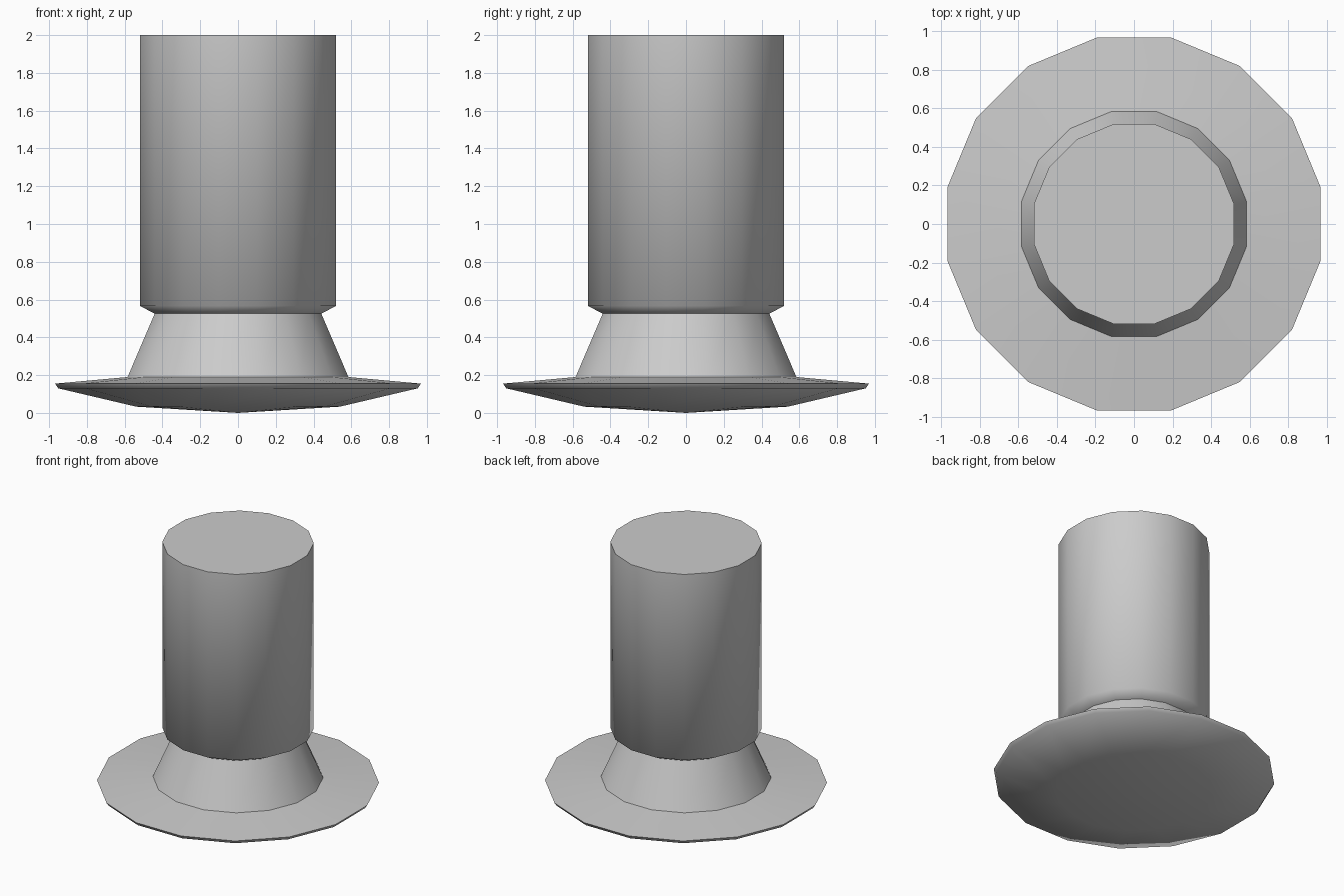
import bpy, bmesh, math

if "Cube" in bpy.data.objects:
    bpy.data.objects.remove(bpy.data.objects["Cube"])

SIDES = 16


def lathe(name, profile, smooth_angle):
    """Revolve (radius, z) points, bottom to top; a radius of 0 closes to a point."""
    bm = bmesh.new()
    rings = []
    for r, z in profile:
        if r == 0:
            rings.append([bm.verts.new((0, 0, z))] * SIDES)
        else:
            rings.append([bm.verts.new((r * math.cos(a), r * math.sin(a), z))
                          for a in ((i + 0.5) * math.tau / SIDES for i in range(SIDES))])
    for low, high in zip(rings, rings[1:]):
        for i in range(SIDES):
            j = (i + 1) % SIDES
            corners = dict.fromkeys((low[i], low[j], high[j], high[i]))
            bm.faces.new(list(corners))
    mesh = bpy.data.meshes.new(name)
    bm.to_mesh(mesh)
    bm.free()
    obj = bpy.data.objects.new(name, mesh)
    bpy.context.collection.objects.link(obj)
    bpy.ops.object.select_all(action='DESELECT')
    obj.select_set(True)
    bpy.context.view_layer.objects.active = obj
    bpy.ops.object.shade_smooth_by_angle(angle=math.radians(smooth_angle))
    return obj


# Shallow dished base disc with a thin rim
lathe("base_disc", [(0, 0), (0.55, 0.033), (0.97, 0.13), (0.987, 0.155), (0.596, 0.19)], 50)

# Tapered neck
lathe("neck", [(0.596, 0.19), (0.45, 0.525)], 30)

# Tall barrel with chamfered underside and flat top
lathe("barrel", [(0.45, 0.525), (0.53, 0.567), (0.53, 2.0), (0, 2.0)], 70)
